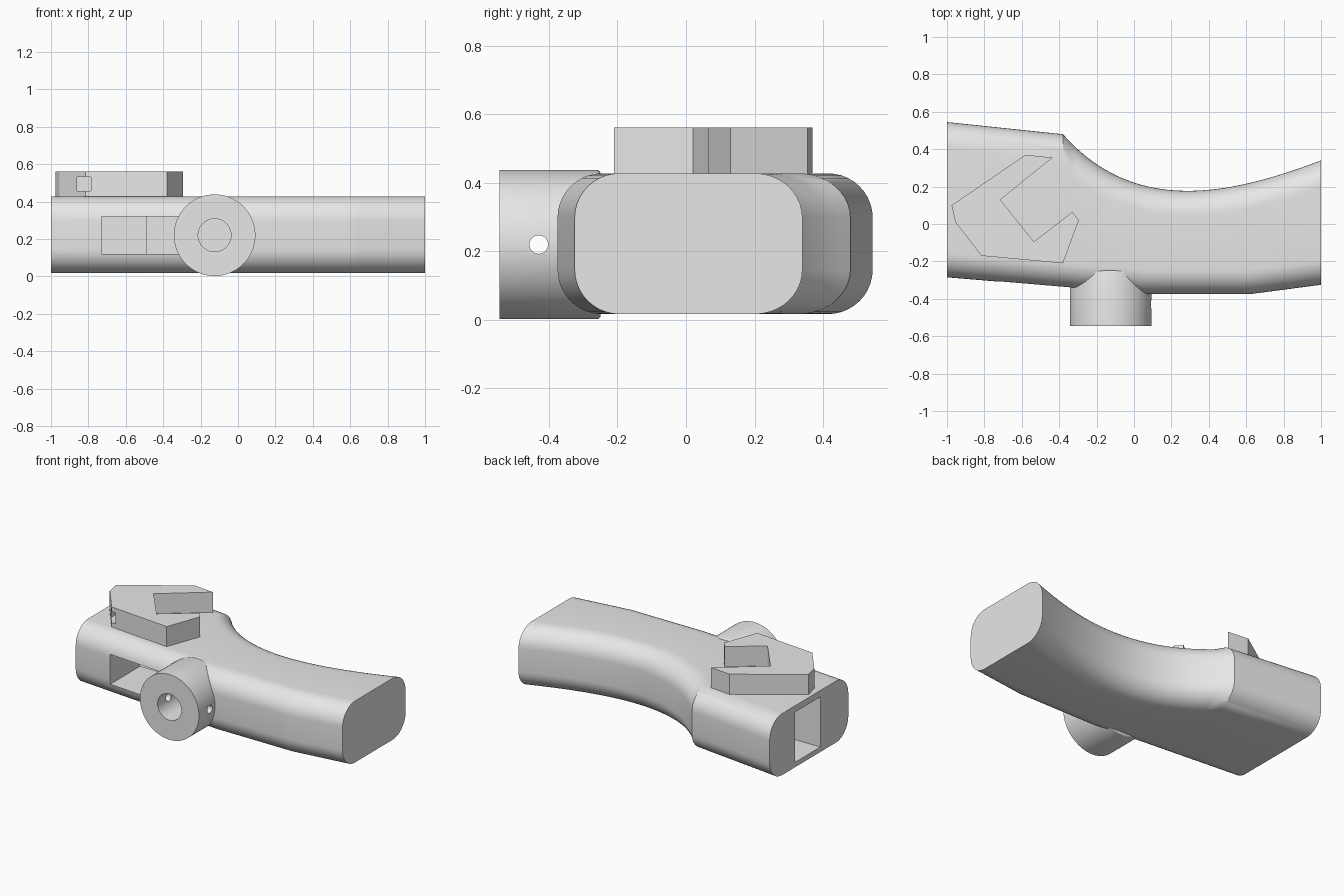
import bpy, bmesh, math
from mathutils import Vector, Matrix

cube = bpy.data.objects.get("Cube")
if cube:
    bpy.data.objects.remove(cube, do_unlink=True)

grey = bpy.data.materials.new("light grey")
grey.use_nodes = True
GREY = (0.8, 0.8, 0.8, 1)
grey.diffuse_color = GREY
grey.node_tree.nodes["Principled BSDF"].inputs["Base Color"].default_value = GREY


def make(name, bm):
    bmesh.ops.recalc_face_normals(bm, faces=bm.faces)
    mesh = bpy.data.meshes.new(name)
    bm.to_mesh(mesh)
    bm.free()
    mesh.materials.append(grey)
    obj = bpy.data.objects.new(name, mesh)
    bpy.context.collection.objects.link(obj)
    return obj


def box(x, y, z):
    bm = bmesh.new()
    size = Matrix.Diagonal((x[1] - x[0], y[1] - y[0], z[1] - z[0], 1))
    mid = Matrix.Translation((sum(x) / 2, sum(y) / 2, sum(z) / 2))
    bmesh.ops.create_cube(bm, size=1, matrix=mid @ size)
    return make("cutter", bm)


def cylinder(name, radius, centre, length, axis, sides=64):
    bm = bmesh.new()
    turn = Matrix.Rotation(math.pi / 2, 4, "X" if axis == "y" else "Y")
    bmesh.ops.create_cone(bm, cap_ends=True, segments=sides, radius1=radius, radius2=radius,
                          depth=length, matrix=Matrix.Translation(centre) @ turn)
    return make(name, bm)


def cut(obj, cutters):
    for c in cutters:
        mod = obj.modifiers.new("cut", "BOOLEAN")
        mod.operation, mod.solver, mod.object = "DIFFERENCE", "EXACT", c
        c.hide_render = True
        bpy.context.view_layer.objects.active = obj
        bpy.ops.object.modifier_apply(modifier=mod.name)


def smooth(obj):
    bpy.ops.object.select_all(action="DESELECT")
    obj.select_set(True)
    bpy.context.view_layer.objects.active = obj
    bpy.ops.object.shade_smooth_by_angle(angle=math.radians(25))


# Plan outline of the body: straight shoulder, then a swept waist
def bezier(t, p):
    s = 1 - t
    return (s**3 * p[0] + 3 * s * s * t * p[1] + 3 * s * t * t * p[2] + t**3 * p[3])


def interp(pts, x):
    for a, b in zip(pts, pts[1:]):
        if x <= b[0] + 1e-6:
            return a[1] + (b[1] - a[1]) * (x - a[0]) / (b[0] - a[0])
    return pts[-1][1]


WAIST = [Vector(p) for p in ((-0.38, 0.48), (0, 0.05), (0.5, 0.15), (1, 0.34))]
back = [(-1, 0.545)] + [tuple(bezier(i / 32, WAIST)) for i in range(33)]
front = [(-1, -0.285), (-0.3, -0.344), (0.06, -0.375), (0.62, -0.375), (1, -0.325)]
LOW, HIGH, R = 0.017, 0.428, 0.13


def stretch(pts, x):
    # keeps the edge rounding true where the side runs at a slant
    a, b = max(x - 0.01, -1), min(x + 0.01, 1)
    return R * math.hypot(1, (interp(pts, b) - interp(pts, a)) / (b - a))


# Body: rounded sections lofted along x
def section(x, steps=10):
    y0, y1 = interp(front, x), interp(back, x)
    r0, r1 = stretch(front, x), stretch(back, x)
    corners = [(y1 - r1, HIGH - R, r1, 0), (y0 + r0, HIGH - R, r0, 1),
               (y0 + r0, LOW + R, r0, 2), (y1 - r1, LOW + R, r1, 3)]
    ring = []
    for cy, cz, r, quarter in corners:
        for i in range(steps + 1):
            a = (quarter + i / steps) * math.pi / 2
            ring.append((x, cy + r * math.cos(a), cz + R * math.sin(a)))
    return ring


bm = bmesh.new()
stations = sorted({round(p[0], 4) for p in back + front})
rings = [[bm.verts.new(p) for p in section(x)] for x in stations]
for a, b in zip(rings, rings[1:]):
    n = len(a)
    for i in range(n):
        bm.faces.new((a[i], a[(i + 1) % n], b[(i + 1) % n], b[i]))
bm.faces.new(rings[0])
bm.faces.new(rings[-1])
body = make("body", bm)

# Collar on the front, with a bore and a cross pin hole
CX, CZ = -0.125, 0.22
collar = cylinder("collar", 0.218, (CX, -0.397, CZ), 0.296, "y", 96)
bev = collar.modifiers.new("soft inner rim", "BEVEL")
bev.width, bev.segments, bev.limit_method = 0.012, 3, "WEIGHT"
weights = collar.data.attributes.new("bevel_weight_edge", "FLOAT", "EDGE")
for e in collar.data.edges:
    if all(collar.data.vertices[v].co.y > -0.3 for v in e.vertices):
        weights.data[e.index].value = 1
bpy.context.view_layer.objects.active = collar
bpy.ops.object.modifier_apply(modifier=bev.name)

bore = cylinder("cutter", 0.088, (CX, -0.4, CZ), 0.5, "y")
pin = cylinder("cutter", 0.027, (CX, -0.43, CZ), 0.6, "x", 32)
cut(collar, [bore, pin])

# Pockets in the front side and the narrow end of the body
side_pocket = box((-0.73, -0.3), (-0.5, 0.1), (0.12, 0.32))
end_pocket = box((-1.1, -0.49), (0.01, 0.28), (0.05, 0.385))
cut(body, [bore, side_pocket, end_pocket])

# Hooked plate on the top
HOOK = [(-0.58, 0.37), (-0.435, 0.355), (-0.715, 0.13), (-0.535, -0.095), (-0.33, 0.065),
        (-0.295, 0.02), (-0.38, -0.21), (-0.815, -0.17), (-0.955, 0.01), (-0.975, 0.1)]
bm = bmesh.new()
base = bm.faces.new([bm.verts.new((x, y, 0.424)) for x, y in HOOK])
top = bmesh.ops.extrude_face_region(bm, geom=[base])["geom"]
bmesh.ops.translate(bm, vec=(0, 0, 0.138), verts=[v for v in top if isinstance(v, bmesh.types.BMVert)])
plate = make("hooked_plate", bm)
notch = box((-0.86, -0.785), (-0.3, -0.05), (0.457, 0.53))
cut(plate, [notch])

for c in (bore, pin, side_pocket, end_pocket, notch):
    bpy.data.objects.remove(c, do_unlink=True)
smooth(body)
smooth(collar)
